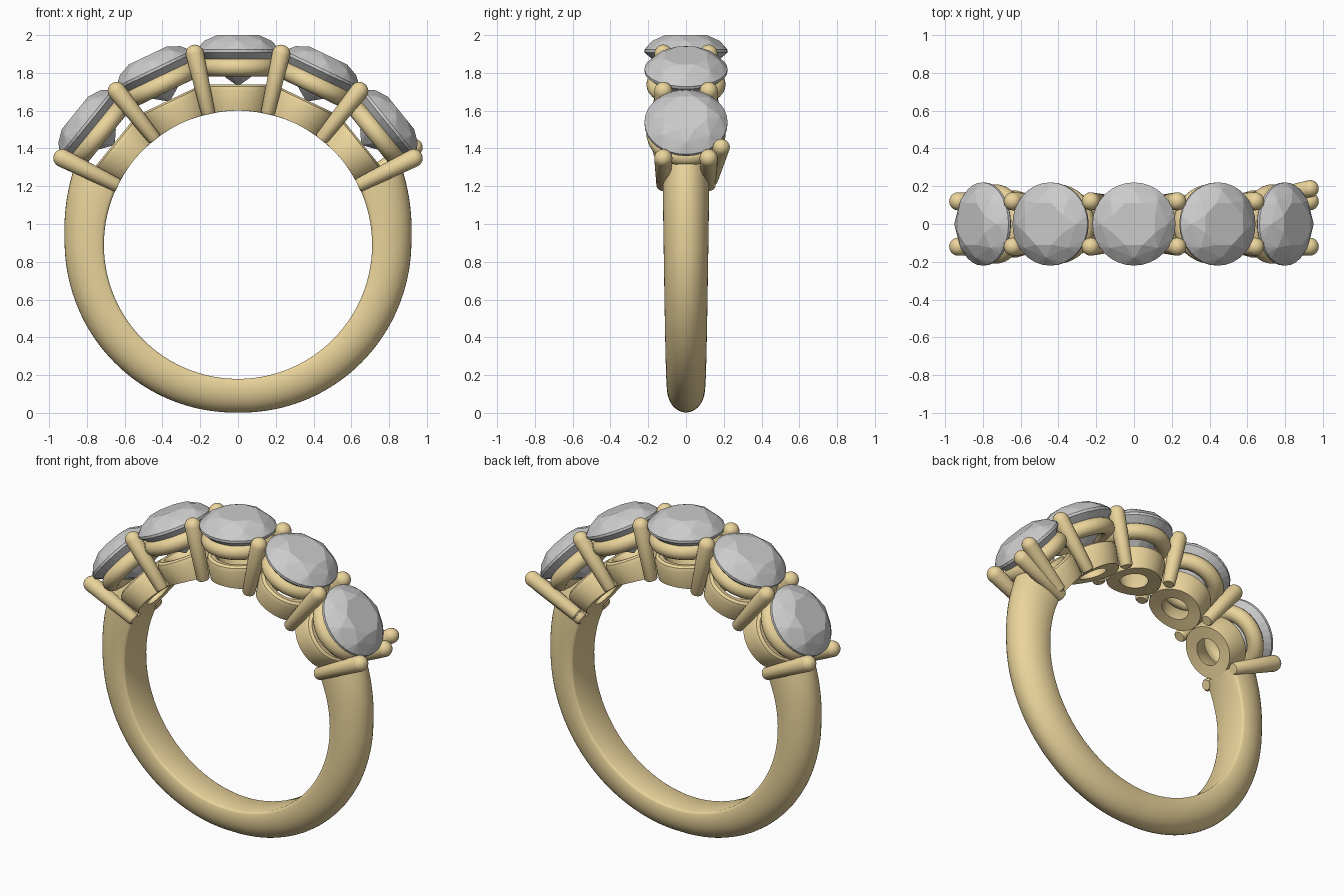
import bpy, bmesh
from math import sin, cos, pi, radians, sqrt
from mathutils import Matrix, Vector

if "Cube" in bpy.data.objects:
    bpy.data.objects.remove(bpy.data.objects["Cube"])

CZ, R_IN, STEP = 0.89, 0.71, 25.5      # ring centre height, finger radius, stone spacing


def material(name, colour):
    m = bpy.data.materials.new(name)
    m.diffuse_color = colour
    m.use_nodes = True
    m.node_tree.nodes["Principled BSDF"].inputs["Base Color"].default_value = m.diffuse_color
    return m


gold = material("gold", (0.83, 0.66, 0.33, 1))


def finish(bm, name, matrix=None, mat=None, smooth=True):
    bmesh.ops.remove_doubles(bm, verts=bm.verts, dist=1e-5)
    bmesh.ops.recalc_face_normals(bm, faces=bm.faces)
    me = bpy.data.meshes.new(name)
    bm.to_mesh(me)
    bm.free()
    ob = bpy.data.objects.new(name, me)
    bpy.context.collection.objects.link(ob)
    if matrix:
        ob.matrix_world = matrix
    if mat:
        me.materials.append(mat)
    if smooth:
        bpy.ops.object.select_all(action='DESELECT')
        ob.select_set(True)
        bpy.context.view_layer.objects.active = ob
        bpy.ops.object.shade_smooth_by_angle(angle=radians(35))
    return ob


def bridge(bm, loops, closed_profile, closed_path):
    n, m = len(loops), len(loops[0])
    for i in range(n if closed_path else n - 1):
        for j in range(m if closed_profile else m - 1):
            a, b = loops[i], loops[(i + 1) % n]
            k = (j + 1) % m
            bm.faces.new((a[j], a[k], b[k], b[j]))


def lathe(profile, closed=False, segs=48, shape=lambda p: p):
    bm = bmesh.new()
    loops = [[bm.verts.new(shape(Vector((r * cos(t), r * sin(t), z)))) for r, z in profile]
             for t in (2 * pi * i / segs for i in range(segs))]
    bridge(bm, loops, closed, True)
    return bm


def radial(deg):
    # local z points outward from the finger hole
    return Matrix.Translation((0, 0, CZ)) @ Matrix.Rotation(radians(deg), 4, 'Y')


def rod(name, a, b, r0, r1):
    a, b = Vector(a), Vector(b)
    L = (b - a).length
    dome = [(r1 * cos(t), L - r1 + r1 * sin(t)) for t in (pi / 2 * i / 6 for i in range(7))]
    bm = lathe([(0, 0), (r0 * .8, 0), (r0, .01)] + dome, segs=24)
    rot = (b - a).to_track_quat('Z', 'Y').to_matrix().to_4x4()
    finish(bm, name, Matrix.Translation(a) @ rot, gold)


# shank: D section swept round the finger, thicker toward the setting
bm = bmesh.new()
section = [(0.07, 0.98), (0.02, 0.93), (0, 0.86), (0, -0.86), (0.02, -0.93), (0.07, -0.98)]
section += [(0.3 + 0.7 * sin(t), -cos(t)) for t in (pi * i / 20 for i in range(21))]
loops = []
END = 180 - 62.5
for i in range(97):
    deg = -END + 2 * END * i / 96
    k = abs(deg) / END
    t = radians(deg)
    thick = 0.178 + 0.03 * min(1, abs(deg) / 90) + 0.045 * max(0, (abs(deg) - 90) / 27.5) ** 1.3
    half = 0.1 + 0.022 * min(1, k * 1.1)
    loops.append([bm.verts.new(((R_IN + u * thick) * sin(t), v * half,
                                CZ - (R_IN + u * thick) * cos(t))) for u, v in section])
bridge(bm, loops, True, False)
bm.faces.new(loops[0])
bm.faces.new(loops[-1])
finish(bm, "shank", mat=gold)


def seat_floor(p):
    # bottom of each base follows the finger hole
    if p.z < 0.72:
        p.z = sqrt(R_IN ** 2 - p.x ** 2)
    return p


def ring_points(r, z, n, off=0.0):
    return [(r * cos(2 * pi * (i + off) / n), r * sin(2 * pi * (i + off) / n), z) for i in range(n)]


for i in range(-2, 3):
    M = radial(i * STEP)
    # pierced base under the stone
    base = [(0.08, 0.7), (0.155, 0.7), (0.178, 0.815), (0.172, 0.838), (0.155, 0.848),
            (0.13, 0.845), (0.112, 0.825)]
    finish(lathe(base, True, shape=seat_floor), f"base_{i + 3}", M, gold)
    # rounded gallery ring
    tube = [(0.162 + 0.048 * cos(t), 0.94 + 0.048 * sin(t)) for t in (2 * pi * j / 16 for j in range(16))]
    finish(lathe(tube, True), f"gallery_ring_{i + 3}", M, gold)
    # faceted brilliant stone
    bm = bmesh.new()
    pts = (ring_points(0.12, 1.11, 8, 0.5) + ring_points(0.178, 1.08, 8) +
           ring_points(0.22, 1.033, 32) + ring_points(0.22, 1.018, 32) +
           ring_points(0.07, 0.885, 8, 0.5) + [(0, 0, 0.84)])
    for p in pts:
        bm.verts.new(p)
    bmesh.ops.convex_hull(bm, input=bm.verts)
    bmesh.ops.dissolve_limit(bm, angle_limit=radians(1), verts=bm.verts, edges=bm.edges)
    finish(bm, f"stone_{i + 3}", M, smooth=False)

# prong pairs between the stones and at both ends
for n in range(6):
    M = radial((n - 2.5) * STEP)
    for side, y in (("front", -0.12), ("back", 0.12)):
        rod(f"{side}_prong_{n + 1}", M @ Vector((0, y, 0.708)), M @ Vector((0, y, 1.085)), 0.037, 0.048)

# extra leaning prong at the right back
rod("extra_prong", (0.66, 0.13, 1.23), (0.97, 0.195, 1.43), 0.038, 0.045)
